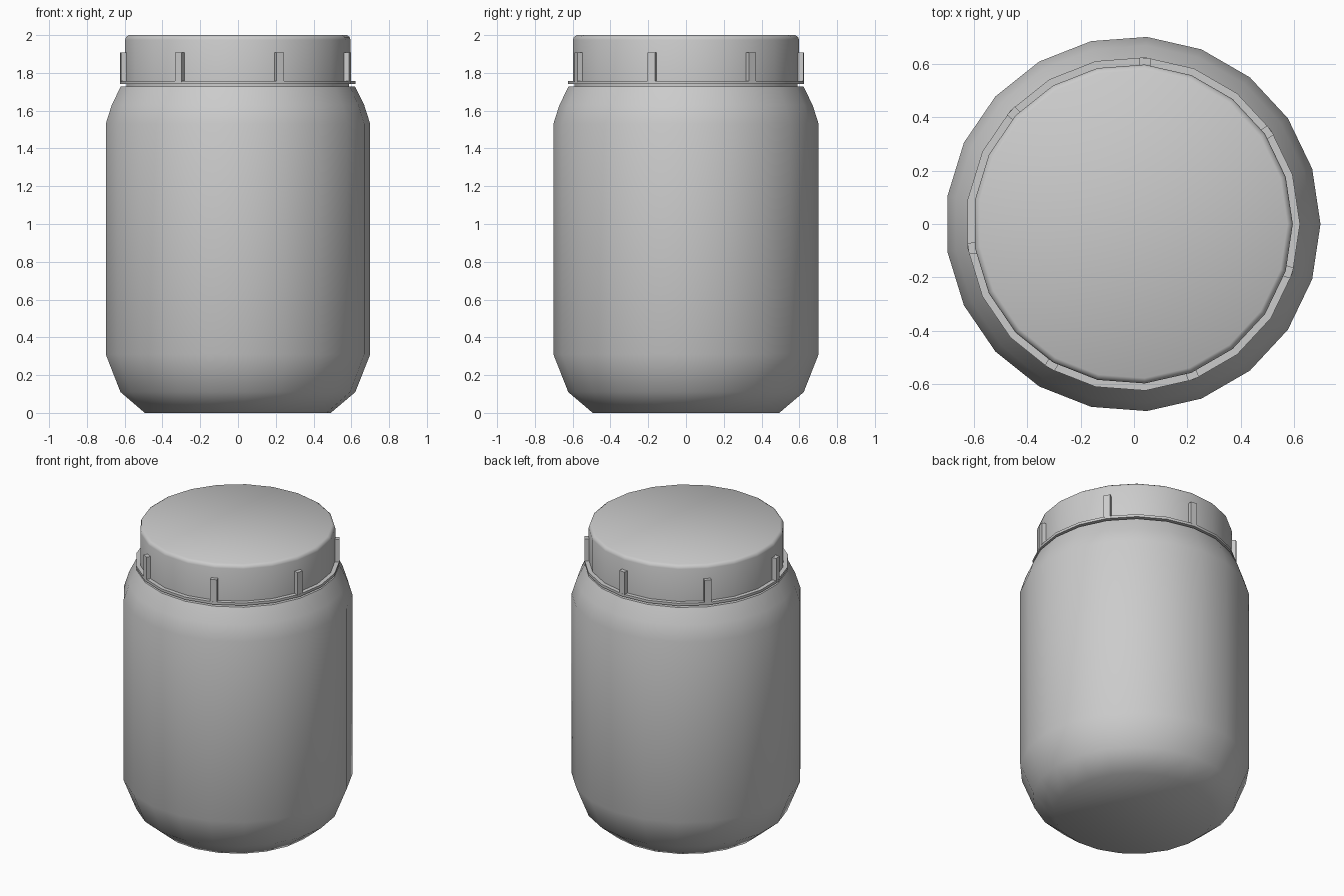
import bpy
import bmesh
from math import cos, sin, tau
from mathutils import Matrix

SIDES = 21
RIBS = 7
CENTRE_X = -0.004

cube = bpy.data.objects.get("Cube")
if cube:
    bpy.data.objects.remove(cube, do_unlink=True)

grey = bpy.data.materials.new("grey plastic")
grey.use_nodes = True
colour = (0.6, 0.6, 0.6, 1)
grey.diffuse_color = colour
grey.node_tree.nodes["Principled BSDF"].inputs["Base Color"].default_value = colour


def finish(name, bm, smooth_angle=None):
    bmesh.ops.recalc_face_normals(bm, faces=bm.faces)
    mesh = bpy.data.meshes.new(name)
    bm.to_mesh(mesh)
    bm.free()
    mesh.materials.append(grey)
    obj = bpy.data.objects.new(name, mesh)
    obj.location.x = CENTRE_X
    bpy.context.collection.objects.link(obj)
    if smooth_angle:
        bpy.ops.object.select_all(action="DESELECT")
        obj.select_set(True)
        bpy.context.view_layer.objects.active = obj
        bpy.ops.object.shade_smooth_by_angle(angle=smooth_angle)
    return obj


def turned(name, profile, smooth_angle):
    """Turn a (radius, height) profile into a capped solid."""
    bm = bmesh.new()
    rings = [[bm.verts.new((r * cos(tau * i / SIDES), r * sin(tau * i / SIDES), z))
              for i in range(SIDES)] for r, z in profile]
    for low, high in zip(rings, rings[1:]):
        for i in range(SIDES):
            j = (i + 1) % SIDES
            bm.faces.new((low[i], low[j], high[j], high[i]))
    bm.faces.new(rings[0][::-1])
    bm.faces.new(rings[-1])
    return finish(name, bm, smooth_angle)


# Rounded container, neck, collar and lid
turned("jar_body", [(0.495, 0), (0.625, 0.11), (0.704, 0.31), (0.704, 1.53),
                    (0.672, 1.63), (0.624, 1.727)], 1.05)
turned("jar_neck", [(0.592, 1.70), (0.592, 1.75)], 0.6)
turned("lid_collar", [(0.627, 1.74), (0.627, 1.757)], 0.6)
turned("lid", [(0.6, 1.745), (0.6, 1.975), (0.595, 1.99), (0.58, 2.0)], 1.05)

# Grip ribs around the lid, standing on the collar
bm = bmesh.new()
for k in range(RIBS):
    turn = Matrix.Rotation(tau * (k * 3 + 2) / SIDES, 4, "Z")
    place = Matrix.Translation((0.605, 0, 1.83))
    size = Matrix.Diagonal((0.04, 0.042, 0.155, 1))
    bmesh.ops.create_cube(bm, size=1, matrix=turn @ place @ size)
finish("lid_grip_ribs", bm)
